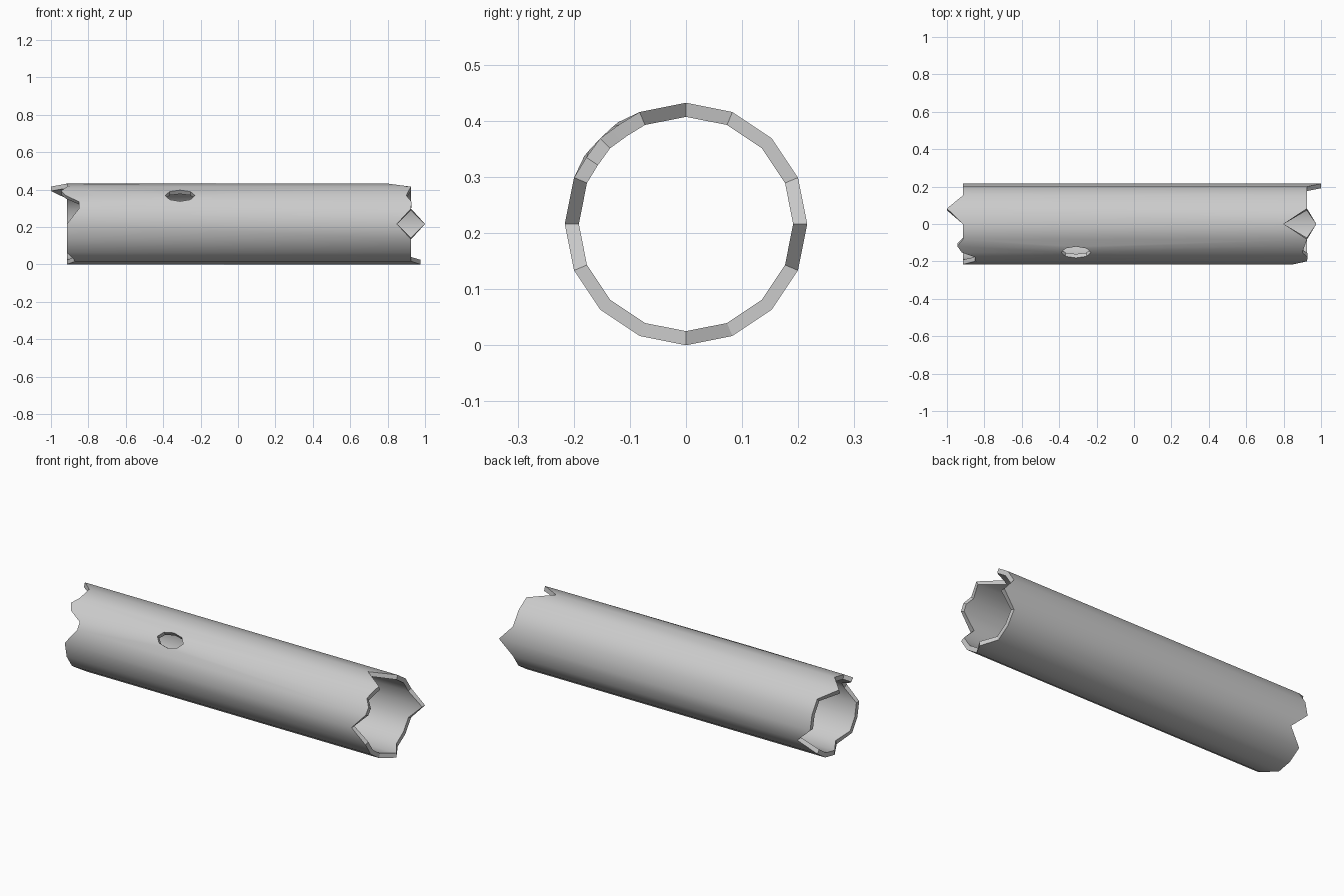
import bpy, bmesh, math

if "Cube" in bpy.data.objects:
    bpy.data.objects.remove(bpy.data.objects["Cube"])

R_OUT, R_IN = 0.216, 0.191
bm = bmesh.new()


def pt(x, k, r=R_OUT):
    # k counts sixteenths of a turn from +y towards +z
    a = k * math.pi / 8
    return bm.verts.new((x, r * math.cos(a), r * math.sin(a)))


# Ragged ends: base plane plus the broken-off teeth and notches
left_teeth = {3: -1.0, 5.5: -0.945, 6: -0.92, 6.5: -0.85, 7: -0.85, 11: -0.87, 15: -0.825}
right_teeth = {0: 1.0, 4: 0.80, 5.5: 0.912, 6: 0.90, 6.5: 0.928, 8: 0.85, 12: 0.975}
ks = sorted(list(range(16)) + [5.5, 6.5])
mid_r = {5.5: 0.2135, 6.5: 0.2135}
L = {k: pt(left_teeth.get(k, -0.915), k, mid_r.get(k, R_OUT)) for k in ks}
R = {k: pt(right_teeth.get(k, 0.925), k, mid_r.get(k, R_OUT)) for k in ks}

# Plain bark strips, leaving out the two that hold the knot hole
for k in range(16):
    if k not in (5, 6):
        n = (k + 1) % 16
        bm.faces.new((L[k], R[k], R[n], L[n]))

# Knot hole: eight-sided rim with the bark fanned around it
HX = -0.31
h_l, h_r = pt(HX - 0.08, 6), pt(HX + 0.08, 6)
for s in (-1, 1):
    a, b = 6 + s, 6 + s * 0.5
    tip = pt(HX, b, 0.218)
    dl, dr = pt(HX - 0.055, 6 + s * 0.36, 0.217), pt(HX + 0.055, 6 + s * 0.36, 0.217)
    for f in ((L[a], L[b], dl, tip), (L[b], L[6], h_l, dl), (L[a], tip, R[a]),
              (R[a], tip, dr, R[b]), (R[b], dr, h_r, R[6])):
        bm.faces.new(f)

# Inner wall, then close the rims
outer_faces = list(bm.faces)
rim = [e for e in bm.edges if e.is_boundary]
inner = {}
for v in list(bm.verts):
    s = R_IN / R_OUT
    inner[v] = bm.verts.new((v.co.x, v.co.y * s, v.co.z * s))
for f in outer_faces:
    bm.faces.new([inner[v] for v in reversed(f.verts)])
for e in rim:
    a, b = e.verts
    bm.faces.new((a, b, inner[b], inner[a]))
bmesh.ops.recalc_face_normals(bm, faces=bm.faces)

mesh = bpy.data.meshes.new("hollow_log")
bm.to_mesh(mesh)
bm.free()
log = bpy.data.objects.new("hollow_log", mesh)
log.location.z = R_OUT
bpy.context.collection.objects.link(log)
bpy.context.view_layer.objects.active = log
log.select_set(True)
bpy.ops.object.shade_smooth_by_angle(angle=math.radians(30))
